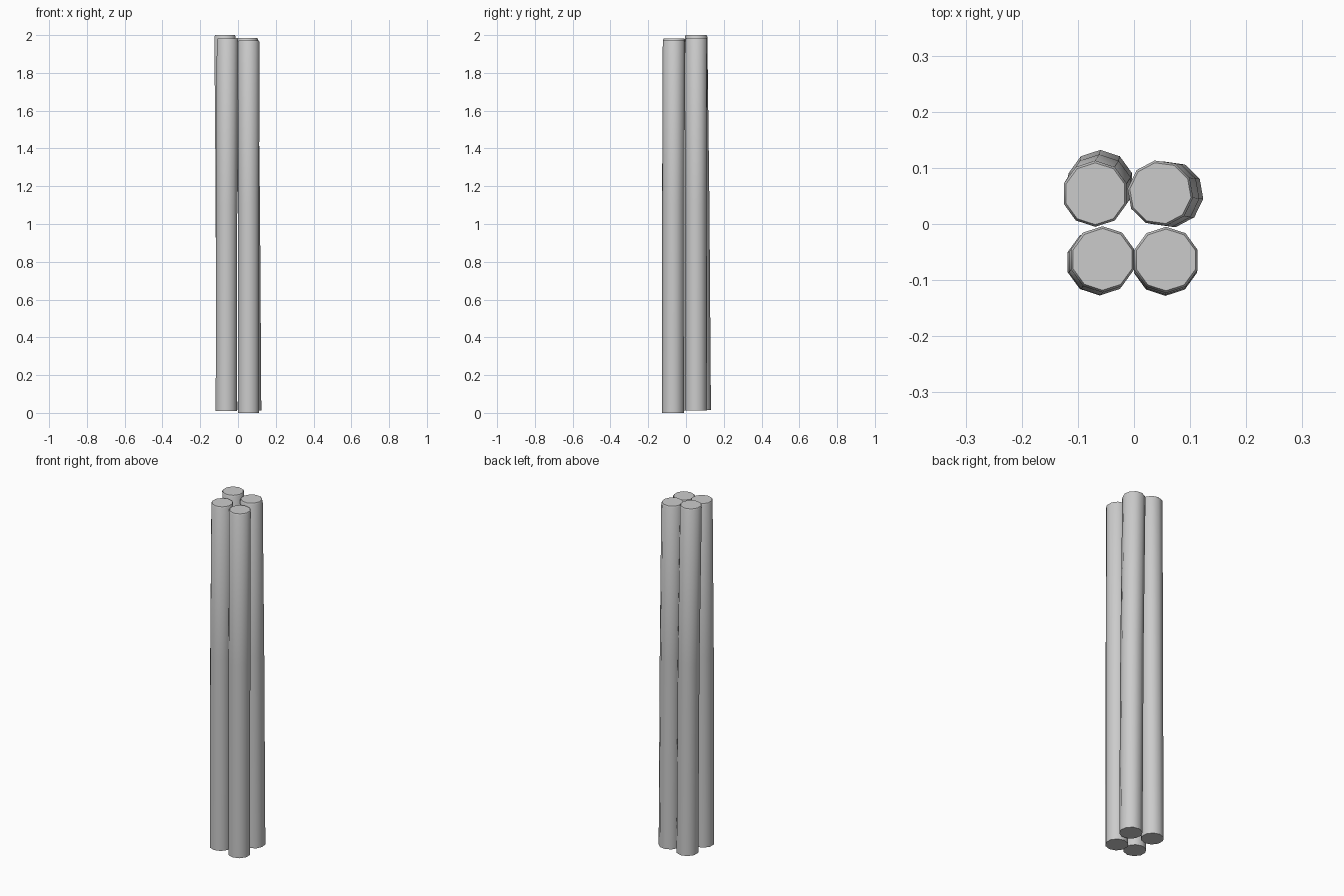
import bpy, bmesh, math
from mathutils import Vector

cube = bpy.data.objects.get("Cube")
if cube:
    bpy.data.objects.remove(cube, do_unlink=True)

# Plain grey for every pole
grey = bpy.data.materials.new("light grey")
grey.use_nodes = True
colour = (0.6, 0.6, 0.6, 1)
grey.diffuse_color = colour
grey.node_tree.nodes["Principled BSDF"].inputs["Base Color"].default_value = colour

SIDES = 10
RADIUS = 0.059
RIM = 0.008


def pole(name, foot, middle, head, turn=0):
    """Ten-sided leaning pole with a slightly rounded top rim."""
    foot, middle, head = Vector(foot), Vector(middle), Vector(head)
    sections = [(foot, RADIUS), (middle, RADIUS),
                (head - Vector((0, 0, RIM)), RADIUS), (head, RADIUS - RIM / 2)]
    bm = bmesh.new()
    rings = []
    for centre, r in sections:
        ring = []
        for i in range(SIDES):
            a = math.tau * i / SIDES + math.pi / 2 + math.radians(turn)
            ring.append(bm.verts.new(centre + Vector((r * math.cos(a), r * math.sin(a), 0))))
        rings.append(ring)
    for low, high in zip(rings, rings[1:]):
        for i in range(SIDES):
            j = (i + 1) % SIDES
            bm.faces.new((low[i], low[j], high[j], high[i]))
    bm.faces.new(rings[0][::-1])
    bm.faces.new(rings[-1])
    mesh = bpy.data.meshes.new(name)
    bm.to_mesh(mesh)
    bm.free()
    mesh.materials.append(grey)
    obj = bpy.data.objects.new(name, mesh)
    bpy.context.collection.objects.link(obj)
    bpy.ops.object.select_all(action='DESELECT')
    obj.select_set(True)
    bpy.context.view_layer.objects.active = obj
    bpy.ops.object.shade_smooth_by_angle(angle=math.radians(50))


# Bundle of four poles, each leaning a little differently
pole("back_right_pole", (-0.06, 0.073, 0.015), (-0.062, 0.065, 1.1), (-0.069, 0.054, 2.0))
pole("back_left_pole", (0.065, 0.053, 0.012), (0.058, 0.053, 1.1), (0.047, 0.055, 1.985), 10)
pole("front_right_pole", (-0.062, -0.068, 0.01), (-0.06, -0.068, 1.1), (-0.056, -0.063, 1.982))
pole("front_left_pole", (0.056, -0.069, 0), (0.056, -0.067, 1.1), (0.057, -0.064, 1.972))
